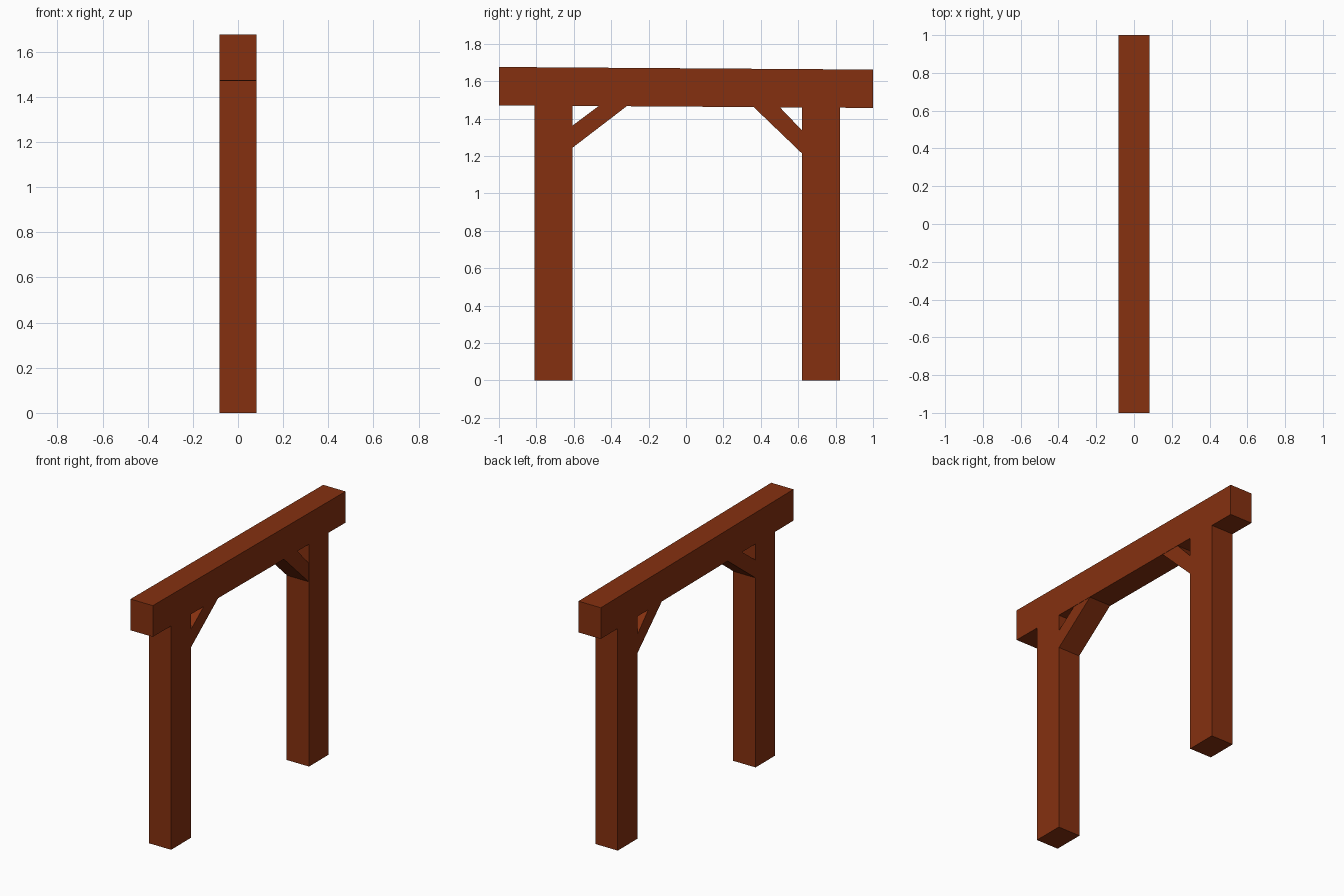
import bpy, bmesh

if "Cube" in bpy.data.objects:
    bpy.data.objects.remove(bpy.data.objects["Cube"])

wood = bpy.data.materials.new("wood")
wood.diffuse_color = (0.235, 0.03, 0.005, 1)
wood.use_nodes = True
wood.node_tree.nodes["Principled BSDF"].inputs["Base Color"].default_value = wood.diffuse_color


def beam_z(y, top=False):
    """Height of the slightly sloping beam at y."""
    return (1.669 if top else 1.464) - 0.007 * y


def plank(name, profile, half_width):
    """Extrude a (y, z) outline along x."""
    bm = bmesh.new()
    face = bm.faces.new([bm.verts.new((-half_width, y, z)) for y, z in profile])
    ext = bmesh.ops.extrude_face_region(bm, geom=[face])
    moved = [v for v in ext["geom"] if isinstance(v, bmesh.types.BMVert)]
    bmesh.ops.translate(bm, vec=(2 * half_width, 0, 0), verts=moved)
    bmesh.ops.recalc_face_normals(bm, faces=bm.faces)
    mesh = bpy.data.meshes.new(name)
    bm.to_mesh(mesh)
    bm.free()
    mesh.materials.append(wood)
    obj = bpy.data.objects.new(name, mesh)
    bpy.context.collection.objects.link(obj)
    return obj


# Top beam
plank("top_beam", [(-1, beam_z(-1)), (1, beam_z(1)),
                   (1, beam_z(1, True)), (-1, beam_z(-1, True))], 0.081)

# Posts
for name, y0, y1 in (("front_post", -0.81, -0.606), ("back_post", 0.621, 0.824)):
    plank(name, [(y0, 0), (y1, 0), (y1, beam_z(y1)), (y0, beam_z(y0))], 0.081)

# Diagonal braces: post face y, low/high z on the post, outer/inner y on the beam
for name, y, z_low, z_high, y_out, y_in in (
        ("front_brace", -0.606, 1.245, 1.363, -0.467, -0.317),
        ("back_brace", 0.621, 1.213, 1.336, 0.502, 0.362)):
    plank(name, [(y, z_low), (y_in, beam_z(y_in)),
                 (y_out, beam_z(y_out)), (y, z_high)], 0.079)
